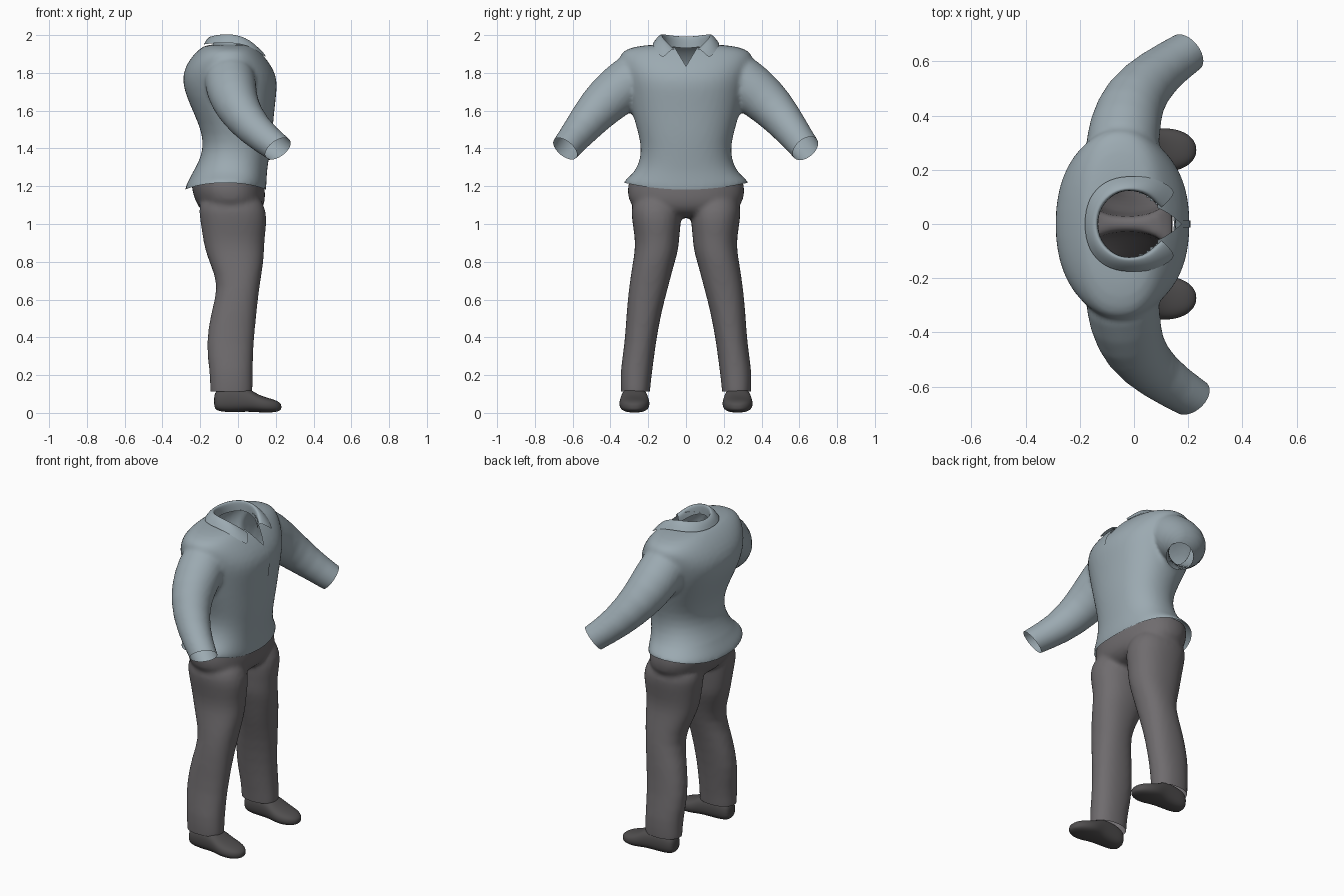
import bpy, bmesh, math
from mathutils import Vector
from mathutils.bvhtree import BVHTree

if "Cube" in bpy.data.objects:
    bpy.data.objects.remove(bpy.data.objects["Cube"], do_unlink=True)

X, Y, Z = Vector((1, 0, 0)), Vector((0, 1, 0)), Vector((0, 0, 1))


def material(name, rgb):
    m = bpy.data.materials.new(name)
    m.use_nodes = True
    m.diffuse_color = (*rgb, 1)
    bsdf = m.node_tree.nodes["Principled BSDF"]
    bsdf.inputs["Base Color"].default_value = (*rgb, 1)
    bsdf.inputs["Roughness"].default_value = 0.8
    return m


SHIRT = material("blue grey cloth", (0.33, 0.40, 0.44))
TROUSERS = material("warm grey cloth", (0.16, 0.15, 0.157))
SHOES = material("dark leather", (0.08, 0.076, 0.077))


def ring(center, u, v, power=2.0, n=24):
    """Superellipse around center with half axes u and v."""
    pts = []
    for i in range(n):
        a = math.tau * i / n
        c, s = math.cos(a), math.sin(a)
        pts.append(center + u * math.copysign(abs(c) ** (2 / power), c)
                   + v * math.copysign(abs(s) ** (2 / power), s))
    return pts


def loft(bm, rings):
    """Closed skin through a list of rings."""
    rows = [[bm.verts.new(p) for p in r] for r in rings]
    n = len(rows[0])
    for a, b in zip(rows, rows[1:]):
        for i in range(n):
            j = (i + 1) % n
            bm.faces.new((a[i], a[j], b[j], b[i]))
    bm.faces.new(rows[0])
    bm.faces.new(rows[-1])


def level(z, x0, x1, half, y=0.0, power=2.25):
    return ring(Vector(((x0 + x1) / 2, y, z)), X * (x1 - x0) / 2, Y * half, power)


def tube(path):
    """Round rings along a path of (x, y, z, radius)."""
    pts = [Vector(p[:3]) for p in path]
    out = []
    for i, p in enumerate(pts):
        t = (pts[min(i + 1, len(pts) - 1)] - pts[max(i - 1, 0)]).normalized()
        u = t.cross(Vector((0, math.copysign(0.7, p.y), 0.7))).normalized()
        out.append(ring(p, u * path[i][3], t.cross(u) * path[i][3]))
    return out


def new_object(name, bm, mat):
    bmesh.ops.recalc_face_normals(bm, faces=bm.faces)
    me = bpy.data.meshes.new(name)
    bm.to_mesh(me)
    bm.free()
    me.materials.append(mat)
    me.shade_smooth()
    ob = bpy.data.objects.new(name, me)
    bpy.context.collection.objects.link(ob)
    return ob


def fuse(name, bm, mat):
    """Blend overlapping lofts into one smooth skin; returns object and bmesh."""
    ob = new_object(name, bm, mat)
    ob.modifiers.new("round", 'SUBSURF').levels = 1
    remesh = ob.modifiers.new("join", 'REMESH')
    remesh.mode, remesh.voxel_size = 'VOXEL', 0.013
    relax = ob.modifiers.new("relax", 'SMOOTH')
    relax.factor, relax.iterations = 0.5, 6
    dg = bpy.context.evaluated_depsgraph_get()
    dg.update()
    me = bpy.data.meshes.new_from_object(ob.evaluated_get(dg))
    ob.modifiers.clear()
    out = bmesh.new()
    out.from_mesh(me)
    bpy.data.meshes.remove(me)
    return ob, out


def finish(ob, bm):
    bm.to_mesh(ob.data)
    bm.free()
    ob.data.shade_smooth()


def cut(bm, co, no, where=lambda p: True, clear=True):
    faces = [f for f in bm.faces if all(where(v.co) for v in f.verts)]
    geom = set(faces)
    for f in faces:
        geom.update(f.verts)
        geom.update(f.edges)
    bmesh.ops.bisect_plane(bm, geom=list(geom), plane_co=co, plane_no=no,
                           clear_outer=clear, dist=1e-5)


# Shirt: torso levels (z, back, front, half width) and two sleeves
bm = bmesh.new()
torso = [(1.15, -.295, .15, .345), (1.21, -.285, .152, .335), (1.25, -.255, .153, .30),
         (1.30, -.225, .158, .258), (1.38, -.187, .17, .236), (1.47, -.187, .183, .25),
         (1.58, -.232, .192, .285), (1.68, -.278, .204, .31), (1.76, -.298, .212, .328),
         (1.83, -.284, .185, .35), (1.895, -.24, .135, .362), (1.93, -.2, .1, .315),
         (1.946, -.175, .075, .23), (1.952, -.13, .04, .13)]
loft(bm, [level(*t) for t in torso])
sleeve = [(-.05, .15, 1.81, .10), (-.048, .25, 1.795, .137), (-.035, .355, 1.71, .136),
          (-.005, .465, 1.615, .117), (.085, .56, 1.495, .093)]
wrists = {1: [(.195, .632, 1.40, .078), (.255, .672, 1.35, .078)],
          -1: [(.213, .64, 1.40, .076), (.275, .675, 1.35, .076)]}
for s in (1, -1):
    loft(bm, tube([(x, s * y, z, r) for x, y, z, r in sleeve + wrists[s]]))
shirt, bm = fuse("shirt", bm, SHIRT)

# Open cuffs and hem
for s, slant in ((1, Vector((.62, .5, -.6))), (-1, Vector((.5, -.55, -.65)))):
    x, y, z, r = wrists[s][0]
    cut(bm, Vector((x, s * y, z)), slant, lambda p: p.y * s > .5)
cut(bm, Vector((0, 0, 1.2)), -Z)
for v in bm.verts:
    if v.co.z < 1.28:
        v.co.z += (v.co.y ** 2 * .34 - .018) * (1.28 - v.co.z) / .08
surface = BVHTree.FromBMesh(bm)

# Neck opening with a V at the front
for s in (1, -1):
    cut(bm, Vector((0, 0, 1.835)), Vector((0, s, -.6)),
        lambda p: p.x > .02 and p.z > 1.8 and abs(p.y) < .15, clear=False)


def in_neck(p):
    oval = ((p.x + .02) / .122) ** 2 + (p.y / .125) ** 2 < 1
    return p.z > 1.8 and (oval or (p.x > .05 and abs(p.y) < (p.z - 1.835) * .6))


bmesh.ops.delete(bm, geom=[f for f in bm.faces if in_neck(f.calc_center_median())],
                 context='FACES')
finish(shirt, bm)

# Folded collar: inside edge, top fold and outer edge resting on the shirt
half = [(-.137, 0, 1.99, -.182, 0), (-.122, .065, 1.996, -.165, .10),
        (-.075, .112, 2.004, -.105, .16), (-.02, .127, 2.004, -.03, .178),
        (.05, .112, 1.98, .07, .172), (.095, .058, 1.93, .145, .125)]
stations = [(x, -y, z, bx, -by) for x, y, z, bx, by in reversed(half[1:])] + half
bm = bmesh.new()
rows = []
for x, y, z, bx, by in stations:
    top = Vector((x, y, z))
    hit, normal, _, _ = surface.ray_cast(Vector((bx, by, 3)), -Z)
    low = hit + normal * .012
    folds = [top.lerp(low, f) + normal * .012 for f in (.2, .6)]
    rows.append([bm.verts.new(p) for p in (top - Z * .06, top, *folds, low)])
for a, b in zip(rows, rows[1:]):
    for i in range(len(a) - 1):
        bm.faces.new((a[i], b[i], b[i + 1], a[i + 1]))
new_object("collar", bm, SHIRT).modifiers.new("round", 'SUBSURF').levels = 2

# Front placket strip
bm = bmesh.new()
strip = []
for i in range(11):
    z = 1.83 - .018 * i
    pair = []
    for y in (-.012, .012):
        hit, normal, _, _ = surface.ray_cast(Vector((2, y, z)), -X)
        pair.append(bm.verts.new(hit + normal * .004))
    strip.append(pair)
for a, b in zip(strip, strip[1:]):
    bm.faces.new((a[0], b[0], b[1], a[1]))
new_object("placket", bm, SHIRT)

# Trousers: pelvis levels plus leg levels (z, back, front, half width, centre y)
bm = bmesh.new()
pelvis = [(1.32, -.23, .13, .27), (1.26, -.245, .136, .295), (1.20, -.25, .142, .313),
          (1.13, -.232, .148, .312), (1.07, -.2, .13, .27), (1.03, -.14, .07, .14)]
loft(bm, [level(*p) for p in pelvis])
leg = [(1.17, -.17, .10, .09, .155), (1.10, -.212, .14, .132, .16),
       (1.03, -.203, .157, .133, .156), (.93, -.188, .142, .118, .153),
       (.86, -.175, .14, .116, .155), (.78, -.145, .134, .11, .175),
       (.67, -.102, .114, .105, .197), (.54, -.143, .1, .093, .222),
       (.36, -.173, .082, .082, .243), (.22, -.15, .078, .086, .264),
       (.12, -.148, .078, .077, .268), (.05, -.148, .078, .077, .268)]
for s in (1, -1):
    loft(bm, [level(z, a, b, h, s * y) for z, a, b, h, y in leg])
trousers, bm = fuse("trousers", bm, TROUSERS)
cut(bm, Vector((0, 0, 1.23)), Z)
cut(bm, Vector((0, 0, .112)), -Z)
finish(trousers, bm)

# Shoes: sections from heel to toe (x, half width, top, bottom)
shoe = [(-.128, .035, .10, .025), (-.105, .057, .13, .006), (-.03, .064, .145, .002),
        (.05, .073, .137, .006), (.1, .082, .10, .003), (.15, .08, .082, 0),
        (.195, .063, .07, .003), (.22, .038, .056, .01), (.23, .014, .042, .02)]
for s, name in ((1, "left_shoe"), (-1, "right_shoe")):
    bm = bmesh.new()
    loft(bm, [ring(Vector((x, s * .273, (t + b) / 2)), Y * h, Z * (t - b) / 2, 2.5, 16)
              for x, h, t, b in shoe])
    new_object(name, bm, SHOES).modifiers.new("round", 'SUBSURF').levels = 2
